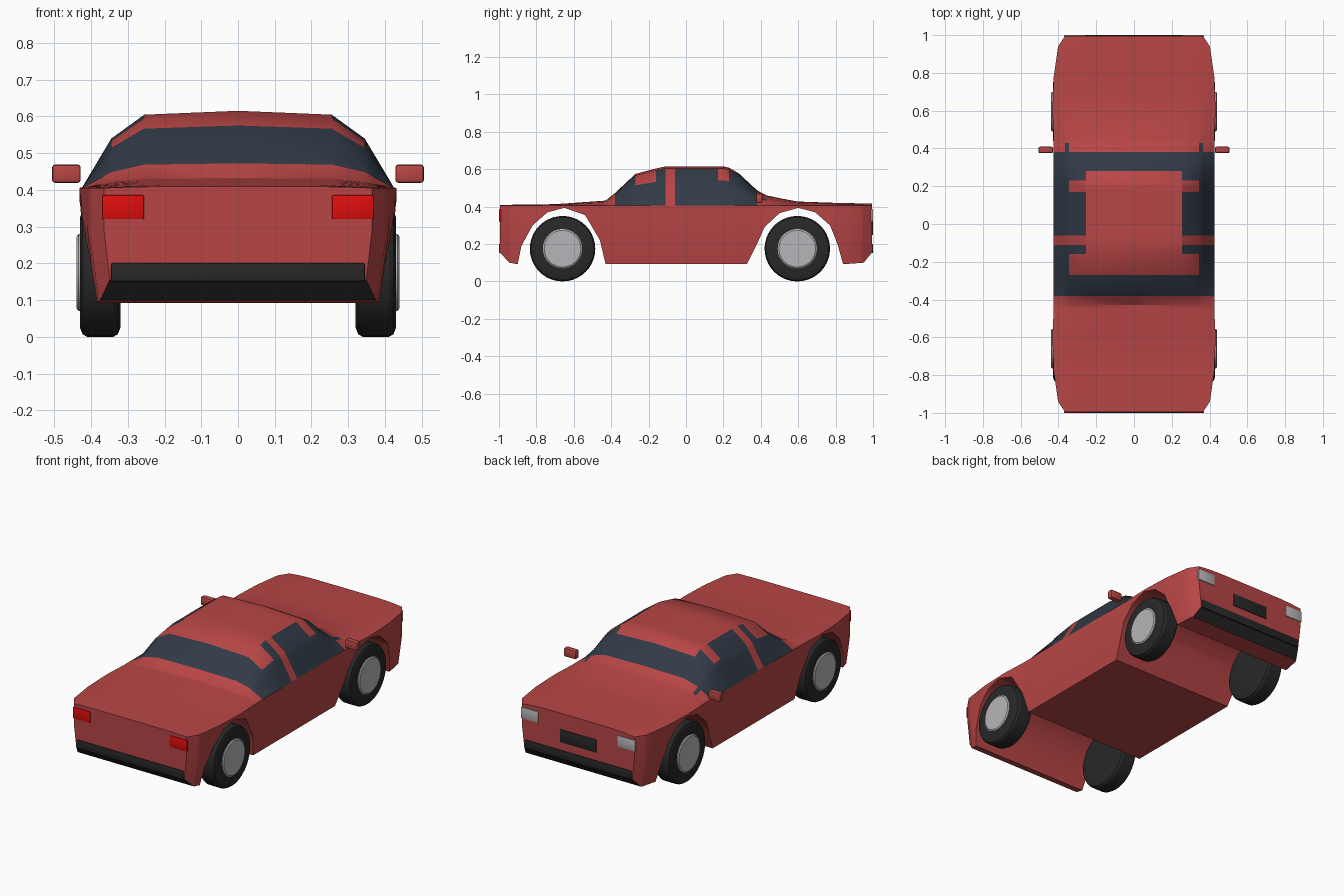
import bpy, bmesh, math
from mathutils import Matrix

cube = bpy.data.objects.get("Cube")
if cube:
    bpy.data.objects.remove(cube, do_unlink=True)


def material(name, r, g, b):
    m = bpy.data.materials.new(name)
    m.use_nodes = True
    m.diffuse_color = (r, g, b, 1)
    bsdf = next(n for n in m.node_tree.nodes if n.type == 'BSDF_PRINCIPLED')
    bsdf.inputs["Base Color"].default_value = (r, g, b, 1)
    return m


PAINT = material("red_paint", 0.48, 0.06, 0.06)
GLASS = material("dark_glass", 0.03, 0.042, 0.062)
BLACK = material("black_rubber", 0.021, 0.021, 0.021)
METAL = material("light_metal", 0.47, 0.47, 0.48)
LAMP = material("red_lamp", 0.75, 0.004, 0.004)


def finish(bm, name, mats, angle=30):
    bmesh.ops.recalc_face_normals(bm, faces=bm.faces)
    mesh = bpy.data.meshes.new(name)
    bm.to_mesh(mesh)
    bm.free()
    for m in mats:
        mesh.materials.append(m)
    obj = bpy.data.objects.new(name, mesh)
    bpy.context.collection.objects.link(obj)
    bpy.ops.object.select_all(action='DESELECT')
    obj.select_set(True)
    bpy.context.view_layer.objects.active = obj
    bpy.ops.object.shade_smooth_by_angle(angle=math.radians(angle))
    return obj


def box(name, center, size, mat, bevel):
    bm = bmesh.new()
    bmesh.ops.create_cube(bm, size=1, matrix=Matrix.Translation(center) @ Matrix.Diagonal((*size, 1)))
    bmesh.ops.bevel(bm, geom=bm.edges[:], offset=bevel, segments=2, profile=0.5, affect='EDGES')
    return finish(bm, name, [mat])


def lathe_x(name, center, profile, mat, side, steps=40):
    """Spin an (x, radius) profile around the axle."""
    bm = bmesh.new()
    rings = []
    for x, r in profile:
        rings.append([bm.verts.new((center[0] + side * x,
                                    center[1] + r * math.cos(math.tau * i / steps),
                                    center[2] + r * math.sin(math.tau * i / steps))) for i in range(steps)])
    for a, b in zip(rings, rings[1:]):
        for i in range(steps):
            k = (i + 1) % steps
            bm.faces.new((a[i], a[k], b[k], b[i]))
    bm.faces.new(rings[0])
    bm.faces.new(rings[-1])
    return finish(bm, name, [mat])


def lookup(table, y):
    for (a, u), (b, v) in zip(table, table[1:]):
        if y <= b:
            return u + (v - u) * (y - a) / (b - a)
    return table[-1][1]


# Lengthwise curves of the body: underside with wheel arches, top line, half width
END = 0.995
UNDER = [(-END, .155), (-.945, .1), (-.9, .092), (-.88, .19), (-.82, .3), (-.74, .37), (-.65, .393),
         (-.54, .355), (-.46, .22), (-.43, .092), (.325, .092), (.38, .2), (.42, .29), (.5, .365),
         (.6, .393), (.69, .37), (.77, .3), (.81, .2), (.84, .092), (.95, .1), (END, .155)]
TOP = [(-END, .409), (-.7, .413), (-.6, .42), (-.43, .432), (-.38, .472), (-.27, .575), (-.16, .604),
       (-.11, .615), (.2, .615), (.23, .608), (.28, .58), (.38, .487), (.43, .46), (.5, .445),
       (.6, .427), (.8, .42), (END, .416)]
WIDTH = [(-END, .365), (-.94, .402), (-.78, .425), (-.6, .432), (-.45, .425), (.45, .425),
         (.6, .432), (.78, .425), (.94, .402), (END, .365)]
PILLARS = [-.06, .17]
SHOULDER = .405


def half_section(y):
    zb, h, w = lookup(UNDER, y), lookup(TOP, y), lookup(WIDTH, y)
    s = w / .425
    zm = zb + (SHOULDER - zb) * .55
    xb = w - .025 * max(0, .27 - zb) / .18
    pts = [(0, zb), (xb, zb), (w, zm), (w, SHOULDER)]
    for x, f in ((.365, .48), (.345, .64), (.255, .95), (0, 1)):
        pts.append((x * s, SHOULDER + (h - SHOULDER) * f))
    return pts


def panel(band, y):
    """Material slot from the strip around the section and the place along the car."""
    if band == 0:
        return 2 if abs(y) > .95 else 0
    if band < 3 or y < -.38 or y > .43:
        return 0
    if y > .38:
        return 1 if band == 4 else 0
    if y < -.27 or y > .28:
        return 1
    if band == 6 or -.11 < y < -.06:
        return 0
    if band == 5:
        return 0 if y < -.16 or .17 < y < .23 else 1
    return 1


# Body and cabin shell
stations = sorted({p[0] for t in (UNDER, TOP, WIDTH) for p in t} | set(PILLARS))
bm = bmesh.new()
rings = []
for y in stations:
    half = half_section(y)
    loop = half + [(-x, z) for x, z in half[-2:0:-1]]
    rings.append([bm.verts.new((x, y, z)) for x, z in loop])
n = len(rings[0])
for i, (a, b) in enumerate(zip(rings, rings[1:])):
    mid = (stations[i] + stations[i + 1]) / 2
    for j in range(n):
        k = (j + 1) % n
        face = bm.faces.new((a[j], a[k], b[k], b[j]))
        face.material_index = panel(min(j, n - 1 - j), mid)
bm.faces.new(rings[0])
bm.faces.new(rings[-1])
finish(bm, "body", [PAINT, GLASS, BLACK])

# Wheels
TYRE = [(-.055, .09), (-.055, .15), (-.048, .168), (-.036, .175), (.036, .175), (.048, .168), (.055, .15), (.055, .1)]
HUB = [(.03, .105), (.059, .105), (.064, .098), (.064, .09)]
for side, sname in ((1, "left"), (-1, "right")):
    for y, yname in ((-.66, "tail"), (.595, "nose")):
        c = (side * .375, y, .175)
        lathe_x(f"{yname}_{sname}_tyre", c, TYRE, BLACK, side)
        lathe_x(f"{yname}_{sname}_hub", c, HUB, METAL, side)
    # Mirrors and lamps
    box(f"{sname}_mirror", (side * .467, .392, .444), (.078, .034, .05), PAINT, .008)
    box(f"{sname}_tail_lamp", (side * .313, -.994, .353), (.114, .012, .066), LAMP, .004)
    box(f"{sname}_headlamp", (side * .313, .994, .353), (.114, .012, .066), METAL, .004)

# Bumper strips and number plate
for s, name in ((-1, "tail_bumper"), (1, "nose_bumper")):
    box(name, (0, s * .993, .176), (.69, .014, .05), BLACK, .004)
box("number_plate", (0, .994, .285), (.235, .012, .075), BLACK, .003)
